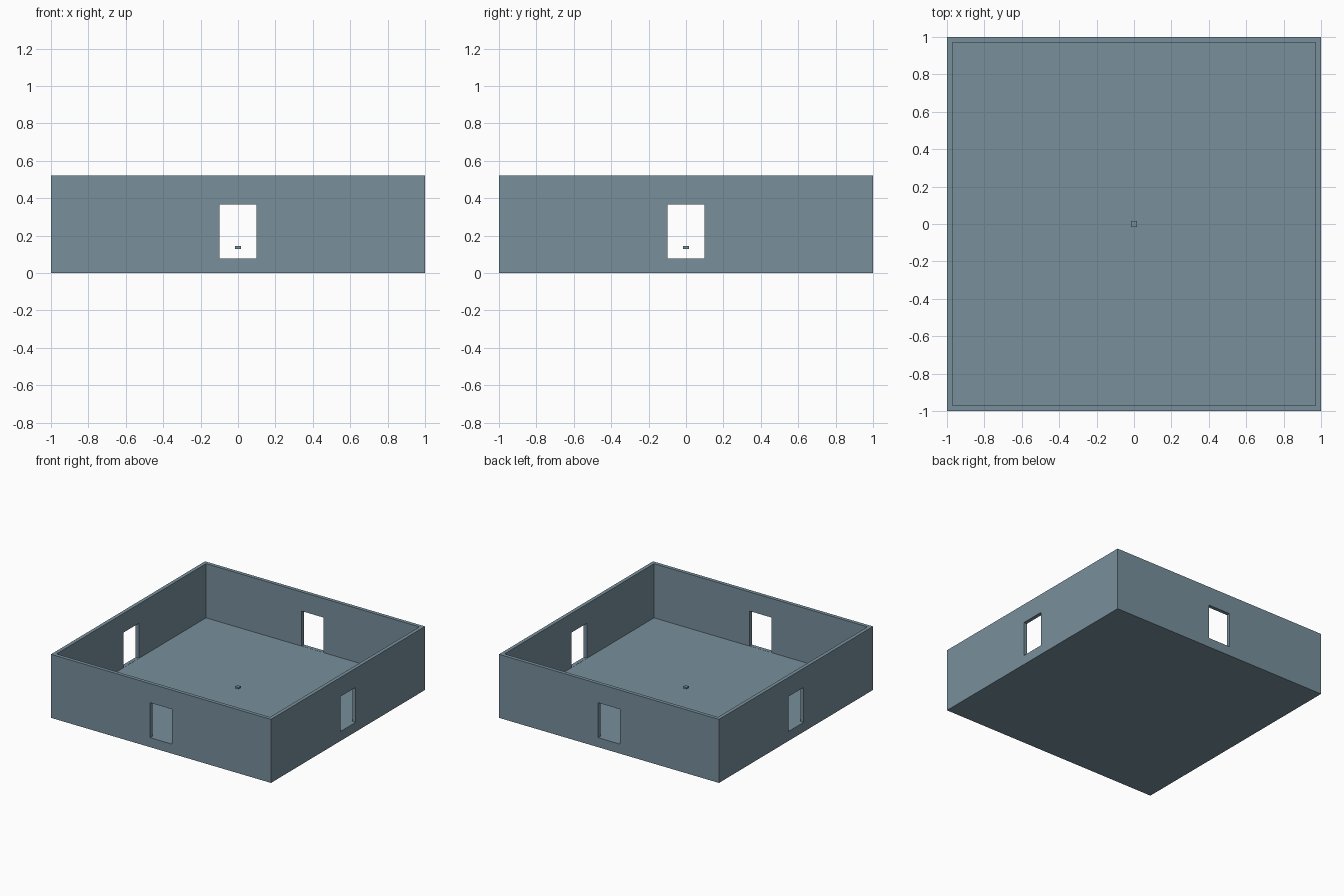
import bpy

if "Cube" in bpy.data.objects:
    bpy.data.objects.remove(bpy.data.objects["Cube"])

HEIGHT = 0.522      # outer wall height
WALL = 0.03         # wall thickness
FLOOR = 0.077       # top of the floor slab
SILL, HEAD = 0.078, 0.365   # window opening, bottom and top

slate = bpy.data.materials.new("slate_blue_grey")
slate.diffuse_color = (0.188, 0.279, 0.332, 1.0)
slate.use_nodes = True
slate.node_tree.nodes["Principled BSDF"].inputs["Base Color"].default_value = slate.diffuse_color


def box(name, half_x, half_y, z0, z1):
    """Box centred on the z axis, from z0 to z1."""
    bpy.ops.mesh.primitive_cube_add(size=2, location=(0, 0, (z0 + z1) / 2))
    ob = bpy.context.object
    ob.name = name
    ob.scale = (half_x, half_y, (z1 - z0) / 2)
    bpy.ops.object.transform_apply(location=True, rotation=False, scale=True)
    ob.data.materials.append(slate)
    return ob


def cut(target, cutter):
    """Subtract the cutter from the target and remove it."""
    cutter.hide_render = True
    mod = target.modifiers.new("cut", 'BOOLEAN')
    mod.operation = 'DIFFERENCE'
    mod.solver = 'EXACT'
    mod.object = cutter
    bpy.context.view_layer.objects.active = target
    bpy.ops.object.modifier_apply(modifier=mod.name)
    bpy.data.objects.remove(cutter, do_unlink=True)


# Open-topped room: floor slab with four walls
room = box("room_shell", 1, 1, 0, HEIGHT)
inner = 1 - WALL
cut(room, box("interior_cutter", inner, inner, FLOOR, HEIGHT + 0.2))

# Window openings through opposite walls
cut(room, box("side_window_cutter", 1.2, 0.1, SILL, HEAD))
cut(room, box("front_window_cutter", 0.1, 1.2, SILL, HEAD))

# Small block floating over the middle of the floor
box("centre_block", 0.015, 0.015, 0.129, 0.144)
